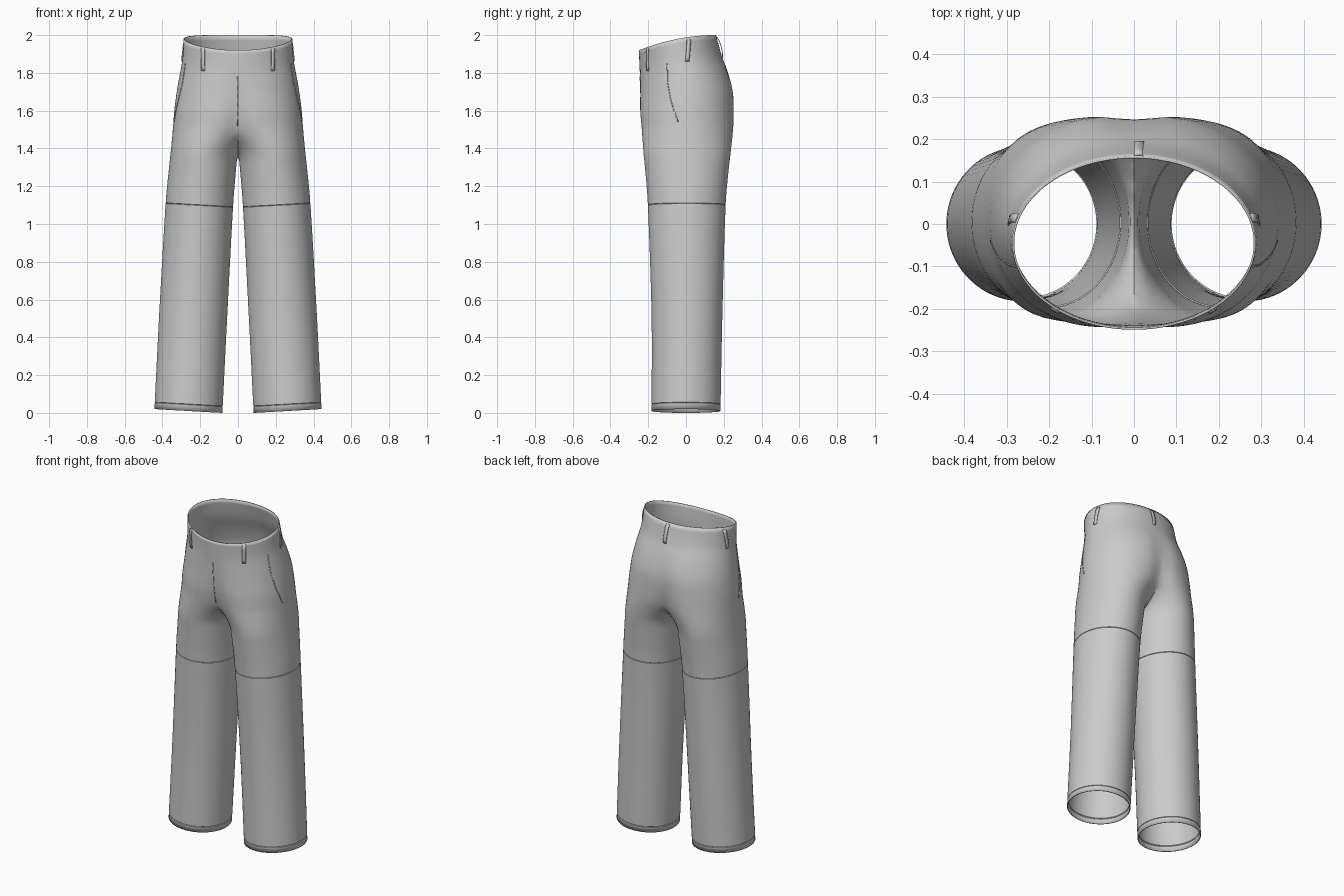
import bpy, bmesh, math
from mathutils import Vector
from mathutils.bvhtree import BVHTree

if "Cube" in bpy.data.objects:
    bpy.data.objects.remove(bpy.data.objects["Cube"])

cloth = bpy.data.materials.new("grey_cloth")
cloth.use_nodes = True
GREY = (0.6, 0.6, 0.6, 1)
cloth.diffuse_color = GREY
cloth.node_tree.nodes["Principled BSDF"].inputs["Base Color"].default_value = GREY

# Leg profile: height, inner x, outer x, front y, back y (inner below 0 merges the legs)
PROFILE = [
    (0.0, .085, .44, -.18, .18),
    (0.5, .06, .415, -.18, .19),
    (1.1, .028, .38, -.20, .208),
    (1.3, .012, .362, -.215, .225),
    (1.37, .004, .355, -.222, .233),
    (1.45, -.05, .347, -.228, .242),
    (1.52, -.12, .341, -.233, .248),
    (1.6, -.17, .335, -.24, .25),
    (1.7, -.22, .322, -.24, .247),
    (1.8, -.265, .305, -.242, .222),
    (1.88, -.288, .292, -.244, .19),
    (2.0, -.285, .285, -.247, .157),
]
COLUMNS = 72
SEAMS = (0.035, 1.09)


def slope(i, k):
    a, b = PROFILE[max(i - 1, 0)], PROFILE[min(i + 1, len(PROFILE) - 1)]
    return (b[k] - a[k]) / (b[0] - a[0])


def section(z):
    """Smoothly interpolated profile row at height z."""
    i = max(n for n in range(len(PROFILE) - 1) if PROFILE[n][0] <= z)
    a, b = PROFILE[i], PROFILE[i + 1]
    h = b[0] - a[0]
    t = (z - a[0]) / h
    s = t * t * (3 - 2 * t)
    return [a[k] + (b[k] - a[k]) * s
            + h * (t * (1 - t) ** 2 * slope(i, k) - t * t * (1 - t) * slope(i + 1, k))
            for k in range(1, 5)]


def ring(bm, z, inset):
    inner, outer, front, back = section(z)
    cx, rx = (inner + outer) / 2, (outer - inner) / 2 - inset
    cy, ry = (front + back) / 2, (back - front) / 2 - inset
    verts = []
    for c in range(COLUMNS):
        a = math.tau * (c + 0.5) / COLUMNS
        x, y = cx + rx * math.cos(a), cy + ry * math.sin(a)
        # hems rise outward, waist dips at the front
        lift = 0.02 * (1 + math.cos(a)) / 2 * min(1, max(0, (1.35 - z) / 0.2))
        dip = 0.08 * max(0, (z - 1.75) / 0.25) * ((back - y) / (back - front)) ** 2
        verts.append(bm.verts.new((x, y, z + lift - dip)))
    return verts


def finish(obj, thickness, offset):
    obj.data.materials.append(cloth)
    bpy.ops.object.select_all(action='DESELECT')
    obj.select_set(True)
    bpy.context.view_layer.objects.active = obj
    bpy.ops.object.shade_smooth_by_angle()
    mod = obj.modifiers.new("thickness", 'SOLIDIFY')
    mod.thickness = thickness
    mod.offset = offset


def new_object(name, bm):
    mesh = bpy.data.meshes.new(name)
    bm.to_mesh(mesh)
    obj = bpy.data.objects.new(name, mesh)
    bpy.context.collection.objects.link(obj)
    return obj


# Trousers: loft one leg tube up to the waist, with stitched grooves
rows = [(2 * n / 72, 0) for n in range(73)]
rows = [r for r in rows if all(abs(r[0] - s) > 0.009 for s in SEAMS)]
for s in SEAMS:
    rows += [(s - 0.003, 0), (s, 0.003), (s + 0.003, 0)]
bm = bmesh.new()
rings = [ring(bm, z, inset) for z, inset in sorted(rows)]
for low, high in zip(rings, rings[1:]):
    for c in range(COLUMNS):
        d = (c + 1) % COLUMNS
        bm.faces.new((low[c], low[d], high[d], high[c]))

# Cut at the middle, mirror, and weld the centre seam
everything = bm.verts[:] + bm.edges[:] + bm.faces[:]
bmesh.ops.bisect_plane(bm, geom=everything, dist=0.002, plane_co=(0, 0, 0),
                       plane_no=(1, 0, 0), use_snap_center=True, clear_inner=True)
copy = bmesh.ops.duplicate(bm, geom=bm.verts[:] + bm.edges[:] + bm.faces[:])["geom"]
for v in copy:
    if isinstance(v, bmesh.types.BMVert):
        v.co.x = -v.co.x
bmesh.ops.reverse_faces(bm, faces=[f for f in copy if isinstance(f, bmesh.types.BMFace)])
bmesh.ops.remove_doubles(bm, verts=[v for v in bm.verts if abs(v.co.x) < 1e-4], dist=1e-4)

# Soften the crotch and seat
soft = [v for v in bm.verts if abs(v.co.x) < 0.07 and 1.33 < v.co.z < 1.82]
for _ in range(10):
    bmesh.ops.smooth_vert(bm, verts=soft, factor=0.5,
                          use_axis_x=True, use_axis_y=True, use_axis_z=True)
bm.normal_update()
surface = BVHTree.FromBMesh(bm)
trousers = new_object("trousers", bm)
bm.free()
finish(trousers, 0.005, 0)


def strip(name, path, width, base, bulge, thickness):
    """Cloth strip laid on the trousers along (degrees, height) points."""
    bm = bmesh.new()
    pairs, steps = [], 6
    for i in range(len(path) - 1):
        for s in range(steps + (i == len(path) - 2)):
            t = s / steps
            deg, z = [p + (q - p) * t for p, q in zip(path[i], path[i + 1])]
            a = math.radians(deg)
            out = Vector((math.cos(a), math.sin(a), 0))
            hit, normal, _, _ = surface.ray_cast(Vector((0, -0.04, z)) + out, -out)
            if hit is None:
                continue
            if normal.dot(out) < 0:
                normal = -normal
            side = Vector((0, 0, 1)).cross(normal).normalized() * width / 2
            whole = (i + t) / (len(path) - 1)
            p = hit + normal * (base + bulge * math.sin(math.pi * whole) ** 0.5)
            pairs.append([bm.verts.new(p - side), bm.verts.new(p + side)])
    for a, b in zip(pairs, pairs[1:]):
        bm.faces.new((a[0], a[1], b[1], b[0]))
    obj = new_object(name, bm)
    bm.free()
    finish(obj, thickness, 0)


# Belt loops and pocket openings on both sides
for side in ("left", "right"):
    def at(deg):
        return deg if side == "left" else 180 - deg
    strip(side + "_front_belt_loop", [(at(-41), 1.81), (at(-41), 1.93)], 0.022, 0.003, 0.006, 0.004)
    strip(side + "_side_belt_loop", [(at(9), 1.86), (at(11), 1.975)], 0.022, 0.003, 0.006, 0.004)
    strip(side + "_pocket_edge",
          [(at(-12), 1.85), (at(-11), 1.75), (at(-7), 1.65), (at(0), 1.54)], 0.005, 0.003, 0, 0.003)

# Back belt loop and fly seam
strip("back_belt_loop", [(87, 1.88), (87, 1.99)], 0.022, 0.003, 0.01, 0.004)
strip("fly_seam", [(-91, 1.52), (-91, 1.78)], 0.005, 0.003, 0, 0.003)
